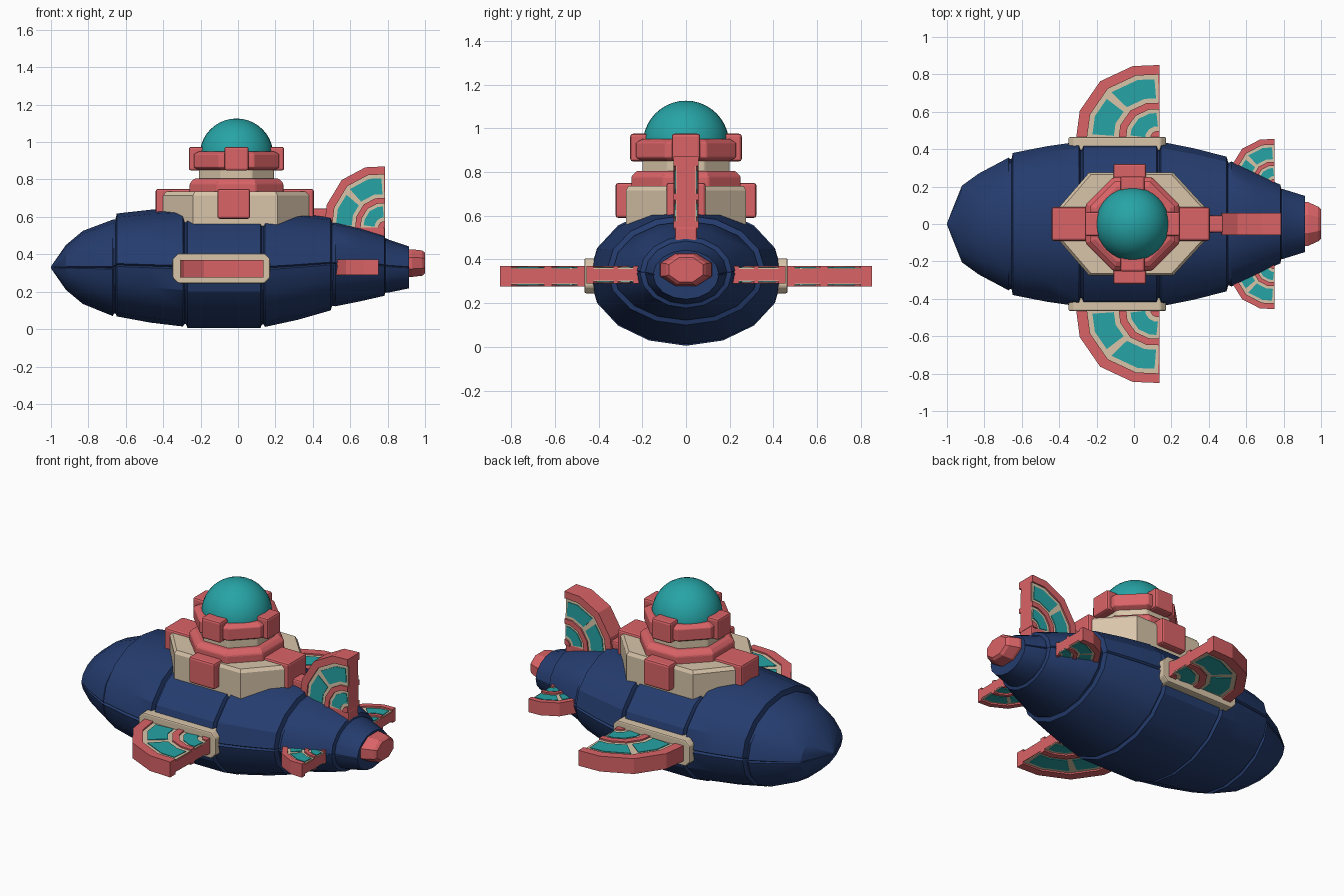
import bpy, bmesh, math

if "Cube" in bpy.data.objects:
    bpy.data.objects.remove(bpy.data.objects["Cube"])


def material(name, col):
    m = bpy.data.materials.new(name)
    m.diffuse_color = (*col, 1)
    m.use_nodes = True
    m.node_tree.nodes["Principled BSDF"].inputs["Base Color"].default_value = m.diffuse_color
    return m


NAVY = material("navy", (0.018, 0.045, 0.155))
PINK = material("coral pink", (0.70, 0.125, 0.135))
TAN = material("sand", (0.69, 0.56, 0.40))
TEAL = material("teal", (0.02, 0.37, 0.38))


def finish(bm, name, mats, angle=None, bevel=0):
    bmesh.ops.recalc_face_normals(bm, faces=bm.faces)
    me = bpy.data.meshes.new(name)
    bm.to_mesh(me)
    bm.free()
    for m in mats:
        me.materials.append(m)
    ob = bpy.data.objects.new(name, me)
    bpy.context.collection.objects.link(ob)
    if angle:
        me.shade_smooth()
        me.set_sharp_from_angle(angle=math.radians(angle))
    if bevel:
        b = ob.modifiers.new("bevel", 'BEVEL')
        b.width = bevel
        b.segments = 2
        b.limit_method = 'ANGLE'
        b.angle_limit = math.radians(40)
    return ob


def loft(name, rings, mat, angle=None, bevel=0):
    """Skin a list of equally sized point rings, capping both ends."""
    bm = bmesh.new()
    vs = [[bm.verts.new(p) for p in r] for r in rings]
    n = len(rings[0])
    for a, b in zip(vs, vs[1:]):
        for i in range(n):
            j = (i + 1) % n
            bm.faces.new((a[i], a[j], b[j], b[i]))
    bm.faces.new(vs[0])
    bm.faces.new(vs[-1])
    return finish(bm, name, [mat], angle, bevel)


def prism(name, cx, levels, mat, bevel=0.008, sides=8):
    """Vertical many-sided body from (apothem, z) levels."""
    k = 1 / math.cos(math.pi / sides)
    ang = [2 * math.pi * (i + .5) / sides for i in range(sides)]
    loft(name, [[(cx + r * k * math.cos(a), r * k * math.sin(a), z) for a in ang]
                for r, z in levels], mat, None, bevel)


def box(name, lo, hi, mat, bevel=0.012):
    rings = [[(lo[0], lo[1], z), (hi[0], lo[1], z), (hi[0], hi[1], z), (lo[0], hi[1], z)]
             for z in (lo[2], hi[2])]
    return loft(name, rings, mat, None, bevel)


# Hull: stations (x, half width, top, bottom), one list per plated section
sections = [
    [(-1, .004, .335, .325), (-.92, .205, .45, .21), (-.83, .27, .525, .135), (-.67, .355, .585, .07)],
    [(-.648, .38, .618, .068), (-.47, .415, .638, .035), (-.295, .44, .648, .014)],
    [(-.27, .44, .638, .005), (.12, .44, .638, .005)],
    [(.145, .44, .64, .012), (.32, .405, .625, .05), (.495, .36, .602, .1)],
    [(.52, .335, .575, .122), (.65, .275, .545, .148), (.782, .21, .505, .178)],
    [(.802, .185, .48, .195), (.915, .15, .442, .218)],
]
# section outline angles, with a narrow seam at each side
angles = []
for i in range(16):
    a = i * 22.5
    angles += [(a - 1.6, 1), (a, .965), (a + 1.6, 1)] if i in (0, 8) else [(a, 1)]


def hull_ring(x, w, t, b, s=1.0):
    c, h = (t + b) / 2, (t - b) / 2
    return [(x, w * s * k * math.cos(math.radians(a)), c + h * s * k * math.sin(math.radians(a)))
            for a, k in angles]


rings = []
for n, sec in enumerate(sections):
    if n:  # groove between plates
        p, q = sections[n - 1][-1], sec[0]
        mid = [(u + v) / 2 for u, v in zip(p, q)]
        rings.append(hull_ring(mid[0] - .004, *mid[1:], s=.945))
        rings.append(hull_ring(mid[0] + .004, *mid[1:], s=.945))
    rings += [hull_ring(*st) for st in sec]
loft("hull", rings, NAVY, 26)

# Tail nozzle
ring8 = [math.radians(22.5 + 45 * i) for i in range(8)]
loft("tail_nozzle", [[(x, w * math.cos(a), .353 + h * math.sin(a)) for a in ring8]
                     for x, w, h in ((.86, .13, .08), (.93, .127, .08), (.985, .1, .073), (1, .085, .06))], PINK)

# Tower base and its four blocks
outline = [(-.40, -.09), (-.24, -.275), (.21, -.275), (.38, -.09),
           (.38, .09), (.21, .275), (-.24, .275), (-.40, .09)]
loft("tower_base", [[(x * s, y * s, z) for x, y in outline]
                    for s, z in ((1, .55), (1, .715), (.96, .735))], TAN)
box("base_block_nose", (-.44, -.09, .58), (-.2, .09, .75), PINK)
box("base_block_tail", (.2, -.09, .58), (.405, .09, .75), PINK)
for side, s in (("right", -1), ("left", 1)):
    y0, y1 = sorted((s * .18, s * .322))
    box("base_block_" + side, (-.11, y0, .59), (.065, y1, .75), PINK)

# Tower collar, neck, crown ring with blocks, dome
CX = -.008
prism("tower_collar", CX, [(.25, .70), (.25, .78), (.225, .805)], PINK)
prism("tower_neck", CX, [(.2, .78), (.2, .88)], TAN)
prism("crown_ring", CX, [(.2, .85), (.228, .865), (.228, .935), (.2, .95)], PINK, .005)
for i, (dx, dy) in enumerate(((1, 0), (-1, 0), (0, 1), (0, -1))):
    cx, cy = CX + dx * .215, dy * .215
    hx, hy = (.04, .065) if dx else (.065, .04)
    box("crown_block_%d" % (i + 1), (cx - hx, cy - hy, .848), (cx + hx, cy + hy, .975), PINK)
bm = bmesh.new()
bmesh.ops.create_uvsphere(bm, u_segments=32, v_segments=20, radius=.197)
bmesh.ops.translate(bm, verts=bm.verts, vec=(CX, 0, .929))
finish(bm, "dome", [TEAL], 60)

# Fins: quarter fans made of concentric bands
ARC = [(1, 0), (.955, .38), (.71, .78), (.32, .985), (0, 1)]


def arc(t):
    i = min(int(t), 3)
    return [a + (b - a) * (t - i) for a, b in zip(ARC[i], ARC[i + 1])]


def fin(name, centre, ru, rv, h, axis, sign=1):
    bm = bmesh.new()

    def place(u, v, w):
        d = (-u * ru, w, v * rv) if axis == 'z' else (-u * ru, sign * v * rv, w)
        return [c + e for c, e in zip(centre, d)]

    def band(f0, f1, t0, t1, w, mat):
        ts = [t0] + [k for k in range(5) if t0 < k < t1] + [t1]
        prev = first = None
        for t in ts:
            a, b = arc(t)
            cur = [bm.verts.new(place(a * f, b * f, z))
                   for f, z in ((f0, -w), (f1, -w), (f1, w), (f0, w))]
            if prev:
                for i in range(4):
                    j = (i + 1) % 4
                    bm.faces.new((prev[i], prev[j], cur[j], cur[i])).material_index = mat
            first, prev = first or cur, cur
        for end in (first, prev):
            bm.faces.new(end).material_index = mat

    band(.02, .97, 0, 4, h - .014, 0)                 # core
    for f0, f1 in ((.02, .11), (.40, .49), (.87, 1)):  # raised ribs
        band(f0, f1, 0, 4, h, 0)
    for f0, f1 in ((.11, .40), (.49, .87)):           # light panels
        band(f0, f1, 0, 3.95, h - .009, 1)
    for f0, f1, t0, t1 in ((.17, .35, .35, 3.7), (.55, .81, .2, 1.72), (.55, .81, 2.0, 3.78)):
        band(f0, f1, t0, t1, h - .005, 2)             # coloured windows
    finish(bm, name, [PINK, TAN, TEAL])


for side, s in (("right", -1), ("left", 1)):
    fin("wing_fin_" + side, (.135, s * .455, .323), .445, .395, .047, 'y', s)
    fin("tail_fin_" + side, (.752, s * .215, .33), .245, .24, .041, 'y', s)
    # wing mounting plate with clipped corners
    x0, x1, z0, z1, c = -.35, .172, .245, .405, .03
    plate = [(x0 + c, z0), (x1 - c, z0), (x1, z0 + c), (x1, z1 - c),
             (x1 - c, z1), (x0 + c, z1), (x0, z1 - c), (x0, z0 + c)]
    loft("wing_mount_" + side, [[(x, s * y, z) for x, z in plate] for y in (.39, .465)], TAN, None, .008)
fin("dorsal_fin", (.785, 0, .54), .325, .33, .058, 'z')
box("dorsal_fin_root", (.46, -.05, .46), (.785, .05, .55), PINK, .008)
box("dorsal_spine", (.38, -.045, .56), (.5, .045, .645), PINK, .01)
